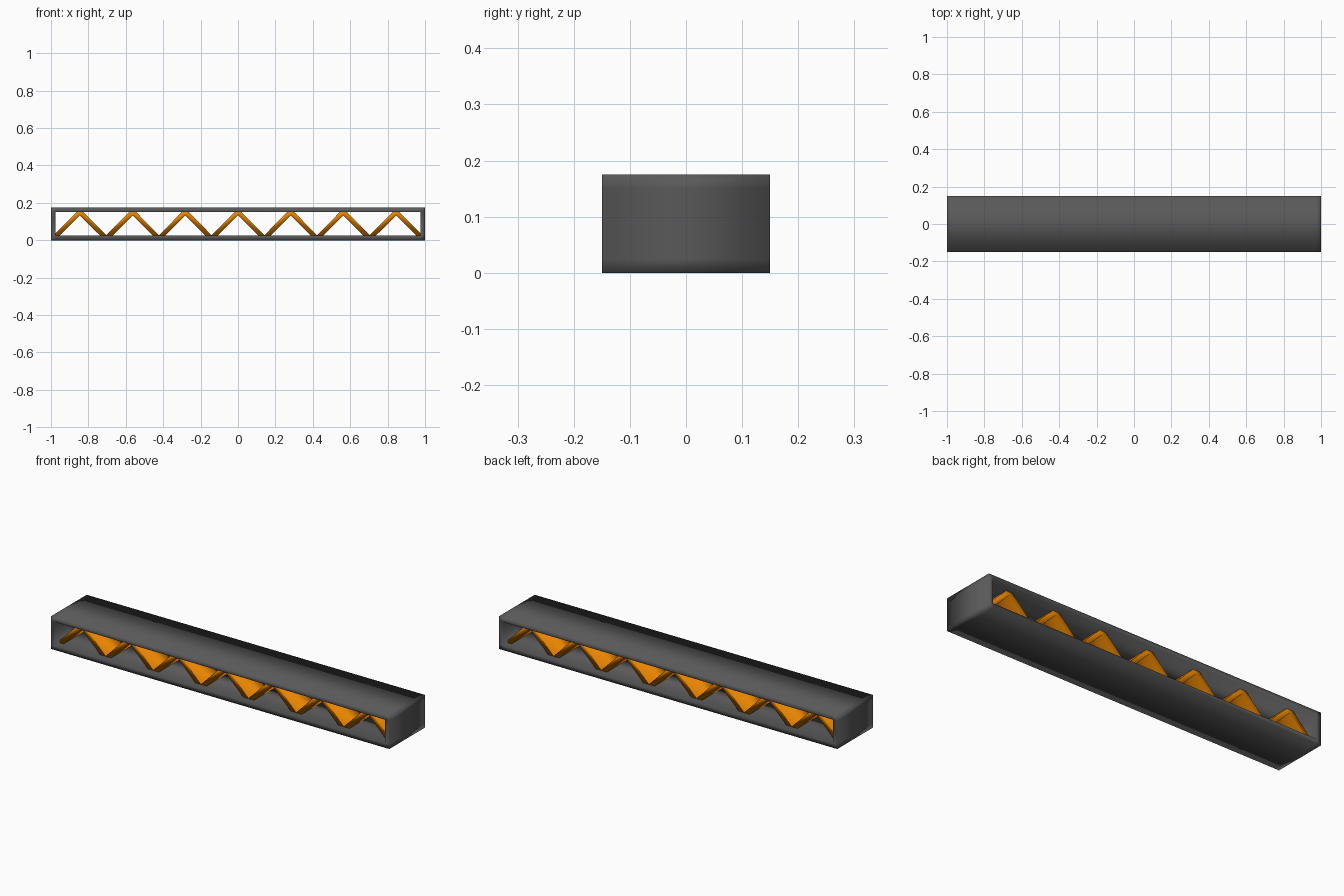
import bpy, bmesh

if "Cube" in bpy.data.objects:
    bpy.data.objects.remove(bpy.data.objects["Cube"])

def material(name, rgb):
    m = bpy.data.materials.new(name)
    m.diffuse_color = (*rgb, 1)
    m.use_nodes = True
    m.node_tree.nodes["Principled BSDF"].inputs["Base Color"].default_value = m.diffuse_color
    return m

def extruded(name, polys, depth, mat):
    """Extrude flat xz polygons symmetrically along y, as one smooth mesh."""
    bm = bmesh.new()
    for poly in polys:
        bm.faces.new([bm.verts.new((x, -depth, z)) for x, z in poly])
    bmesh.ops.remove_doubles(bm, verts=bm.verts, dist=1e-5)
    bm.normal_update()
    front = bm.faces[:]
    out = bmesh.ops.extrude_face_region(bm, geom=front, use_keep_orig=True)
    moved = [v for v in out["geom"] if isinstance(v, bmesh.types.BMVert)]
    bmesh.ops.translate(bm, verts=moved, vec=(0, 2 * depth, 0))
    bmesh.ops.recalc_face_normals(bm, faces=bm.faces)
    for f in bm.faces:
        f.smooth = True
    me = bpy.data.meshes.new(name)
    bm.to_mesh(me)
    bm.free()
    me.materials.append(mat)
    ob = bpy.data.objects.new(name, me)
    bpy.context.collection.objects.link(ob)
    return ob

grey = material("dark grey", (0.1, 0.1, 0.1))
orange = material("orange", (0.8, 0.23, 0.0))

T, H = 0.025, 0.175

# outer frame: ring of eight cells, open at front and back
xs, zs = [-1, -1 + T, 1 - T, 1], [0, T, H - T, H]
cells = [[(xs[i], zs[j]), (xs[i + 1], zs[j]), (xs[i + 1], zs[j + 1]), (xs[i], zs[j + 1])]
         for i in range(3) for j in range(3) if (i, j) != (1, 1)]
extruded("outer_frame", cells, 0.15, grey)

# zigzag web: sloped bars meeting in flat-topped peaks
step, w = 0.2817, 0.0185
lo, hi = T - 0.001, H - T + 0.001
foot = step / 2
bars = []
for k in range(-3, 4):
    c = k * step
    for s in (-1, 1):
        bars.append([(c, hi), (c + s * w, hi), (c + s * foot, lo + 0.003),
                     (c + s * foot, lo), (c + s * (foot - 0.032), lo), (c, hi - w)])
extruded("zigzag_web", bars, 0.112, orange)
